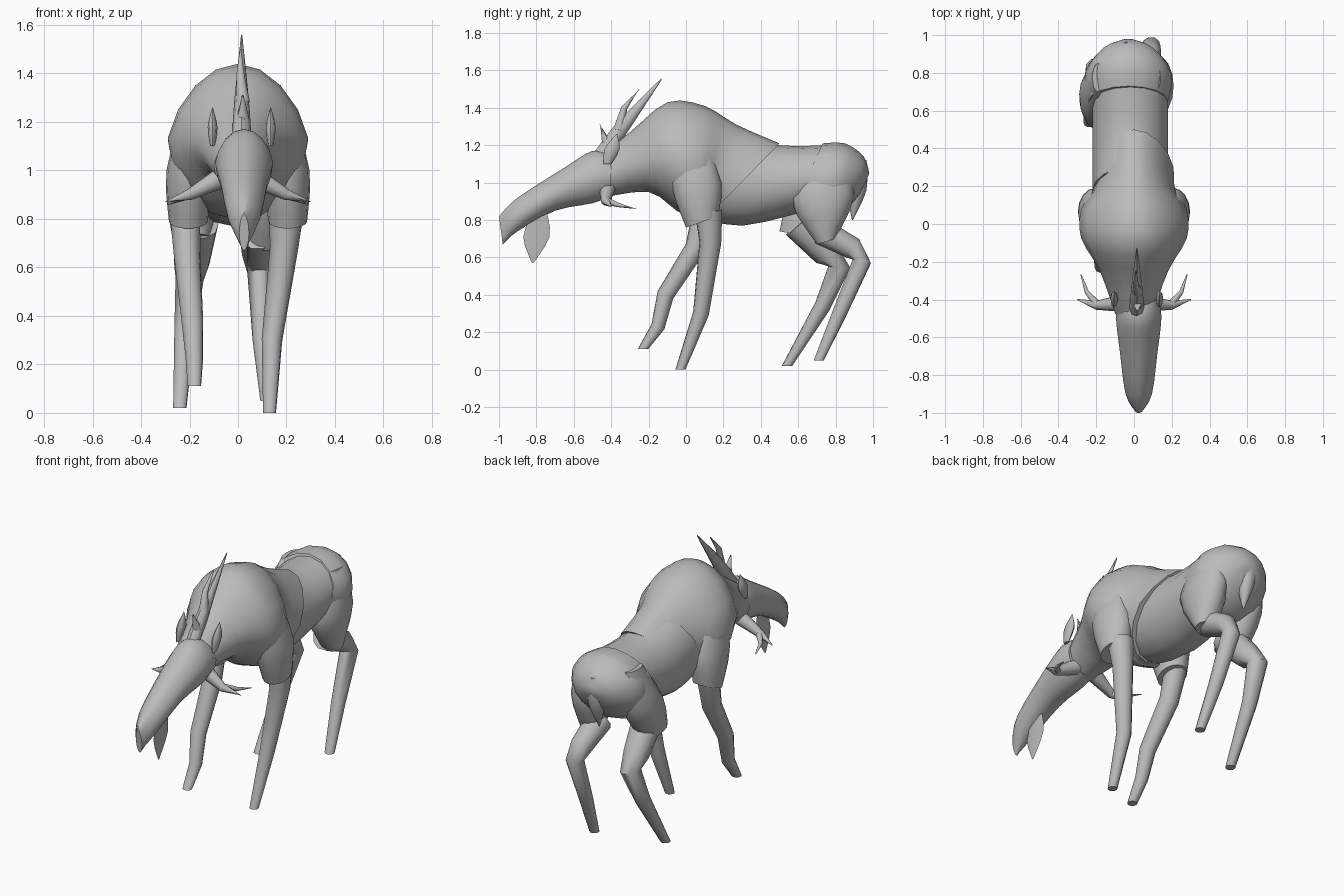
import bpy
import bmesh
from math import cos, sin, pi, radians
from mathutils import Vector

default_cube = bpy.data.objects.get("Cube")
if default_cube:
    bpy.data.objects.remove(default_cube, do_unlink=True)

GREY = (0.5, 0.5, 0.5, 1)
coat = bpy.data.materials.new("plain grey")
coat.use_nodes = True
coat.diffuse_color = GREY
coat.node_tree.nodes["Principled BSDF"].inputs["Base Color"].default_value = GREY


def circle(sides):
    """Cosine and sine of each corner of a regular polygon."""
    angles = [2 * pi * i / sides for i in range(sides)]
    return [(cos(angle), sin(angle)) for angle in angles]


def smooth(controls, steps=3):
    """Sample a smooth curve that passes through every control value."""
    padded = [controls[0], *controls, controls[-1]]
    samples = []
    for before, start, end, after in zip(padded, padded[1:], padded[2:], padded[3:]):
        leave, arrive = (end - before) / 2, (after - start) / 2
        for step in range(steps):
            t = step / steps
            ease = t * t * (3 - 2 * t)
            bend = leave * (t * (1 - t) ** 2) - arrive * (t * t * (1 - t))
            samples.append(start * (1 - ease) + end * ease + bend)
    return samples + [controls[-1]]


def skin(name, rings):
    """Bridge consecutive rings, cap the ends and make a smooth-shaded object."""
    bm = bmesh.new()
    loops = [[bm.verts.new(point) for point in ring] for ring in rings]
    for near, far in zip(loops, loops[1:]):
        for i in range(len(near)):
            bm.faces.new((near[i - 1], near[i], far[i], far[i - 1]))
    bm.faces.new(loops[0])
    bm.faces.new(loops[-1])
    bmesh.ops.recalc_face_normals(bm, faces=bm.faces)
    mesh = bpy.data.meshes.new(name)
    bm.to_mesh(mesh)
    bm.free()
    mesh.materials.append(coat)
    part = bpy.data.objects.new(name, mesh)
    bpy.context.collection.objects.link(part)
    bpy.ops.object.select_all(action='DESELECT')
    part.select_set(True)
    bpy.context.view_layer.objects.active = part
    bpy.ops.object.shade_smooth_by_angle(angle=radians(45))


def loft(name, edge, opposite, half_widths, x=0, sides=16, peak=0):
    """Oval rings between two (y, z) outlines; peak narrows them towards the edge."""
    edge_curve = smooth([Vector((x, *point)) for point in edge])
    opposite_curve = smooth([Vector((x, *point)) for point in opposite])
    rings = []
    for a, b, half_width in zip(edge_curve, opposite_curve, smooth(half_widths)):
        rings.append([(a + b) / 2 + (a - b) / 2 * v
                      + Vector((half_width * u * (1 - peak * max(v, 0)), 0, 0))
                      for u, v in circle(sides)])
    skin(name, rings)


def limb(name, joints, thick, thin, side=1, sides=10):
    """Tapering tube through the joints, cut level at its far end."""
    points = [Vector((side * x, y, z)) for x, y, z in joints]
    last = len(points) - 1
    heading = points[1] - points[0]
    turn = heading.to_track_quat('Z', 'Y')
    rings = []
    for i, point in enumerate(points):
        before, after = points[max(i - 1, 0)], points[min(i + 1, last)]
        aim = Vector((0, 0, -1)) if i == last else after - before
        turn = heading.rotation_difference(aim) @ turn
        heading = aim
        radius = thick + (thin - thick) * i / last
        rings.append([point + turn @ Vector((radius * u, radius * v, 0))
                      for u, v in circle(sides)])
    skin(name, rings)


def leaf(name, base, tip, breadth, thickness, x):
    """Pointed flap in a lengthwise plane, widest near its middle."""
    start, end = Vector(base), Vector(tip)
    swell = (0.5, 1, 0.05)
    middles = [start, (start + end) / 2, end]
    reach = [Vector((breadth * size, 0)) for size in swell]
    loft(name,
         [middle - offset for middle, offset in zip(middles, reach)],
         [middle + offset for middle, offset in zip(middles, reach)],
         [thickness * size for size in swell], x, sides=8)


# Body: humped shoulders with neck, barrel and hindquarters
loft("shoulders_and_neck",
     edge=[(.5, 1.21), (.27, 1.31), (.1, 1.41), (-.1, 1.43), (-.3, 1.27), (-.5, 1.13)],
     opposite=[(.1, .8), (.07, .8), (.05, .8), (-.05, .85), (-.2, .95), (-.45, .92)],
     half_widths=[.21, .22, .28, .28, .18, .1], peak=.2)
loft("barrel",
     edge=[(.3, 1.26), (.5, 1.2), (.75, 1.2)],
     opposite=[(.05, .82), (.3, .77), (.65, .85)],
     half_widths=[.2, .2, .2], x=-.02)
loft("hindquarters",
     edge=[(.73, 1.21), (.85, 1.21), (.95, 1.14), (.98, 1.05)],
     opposite=[(.57, .85), (.75, .8), (.9, .9), (.96, 1)],
     half_widths=[.21, .23, .14, .04], x=-.03)
leaf("tail", base=(.94, 1.12), tip=(.89, .8), breadth=.05, thickness=.05, x=-.04)

# Head with its long tapering muzzle
loft("head",
     edge=[(-.4, 1.15), (-.5, 1.17), (-.65, 1.08), (-.9, .92), (-1, .82)],
     opposite=[(-.4, .93), (-.5, .89), (-.7, .85), (-.9, .74), (-.98, .67)],
     half_widths=[.11, .12, .1, .07, .02], x=.025, peak=.15)
leaf("chin_beard", base=(-.78, .85), tip=(-.82, .57), breadth=.07,
     thickness=.004, x=.04)

# Upright central antler with two tines
loft("central_antler",
     edge=[(-.5, 1.15), (-.37, 1.32), (-.13, 1.56)],
     opposite=[(-.42, 1.12), (-.32, 1.26), (-.13, 1.55)],
     half_widths=[.04, .03, .003], x=.015, sides=8)
limb("upper_tine", [(.02, -.36, 1.28), (.01, -.33, 1.4), (.01, -.25, 1.5)], .03, .003)
limb("lower_tine", [(.02, -.42, 1.2), (.02, -.46, 1.31)], .03, .003)

# Parts that repeat on both sides
for label, side in (("left", 1), ("right", -1)):
    limb(label + "_cheek_antler",
         [(.07, -.42, .97), (.2, -.43, .9), (.3, -.4, .87)], .045, .003, side)
    limb(label + "_cheek_tine",
         [(.2, -.42, .9), (.25, -.36, .88), (.28, -.27, .86)], .02, .003, side)
    leaf(label + "_ear", base=(-.42, 1.1), tip=(-.37, 1.26), breadth=.04,
         thickness=.02, x=.015 + side * .12)
    loft(label + "_shoulder",
         edge=[(-.05, 1.25), (-.08, 1), (0, .76)],
         opposite=[(.1, 1.25), (.19, 1), (.17, .82)],
         half_widths=[.02, .09, .08], x=side * .205)

# Thighs, the left one swung further back
loft("left_thigh",
     edge=[(.7, 1.15), (.56, .92), (.7, .67)],
     opposite=[(.85, 1.15), (.9, .93), (.8, .7)],
     half_widths=[.03, .1, .065], x=.11)
loft("right_thigh",
     edge=[(.7, 1.15), (.55, .92), (.5, .74)],
     opposite=[(.85, 1.15), (.83, .9), (.7, .7)],
     half_widths=[.03, .1, .08], x=-.19)

# Legs in mid-stride, every one in its own pose
limb("left_front_leg",
     [(.2, .12, .85), (.19, .13, .68), (.14, .08, .3), (.13, -.03, 0)],
     thick=.075, thin=.027)
limb("right_front_leg",
     [(-.22, .1, .85), (-.21, .05, .65), (-.19, -.11, .4), (-.18, -.15, .23),
      (-.18, -.23, .11)],
     thick=.065, thin=.028)
limb("left_hind_leg",
     [(.08, .72, .74), (.08, .89, .65), (.09, .94, .58), (.1, .82, .3),
      (.12, .71, .05)],
     thick=.075, thin=.028)
limb("right_hind_leg",
     [(-.17, .6, .78), (-.19, .75, .62), (-.2, .82, .55), (-.22, .73, .34),
      (-.24, .54, .02)],
     thick=.09, thin=.028)
